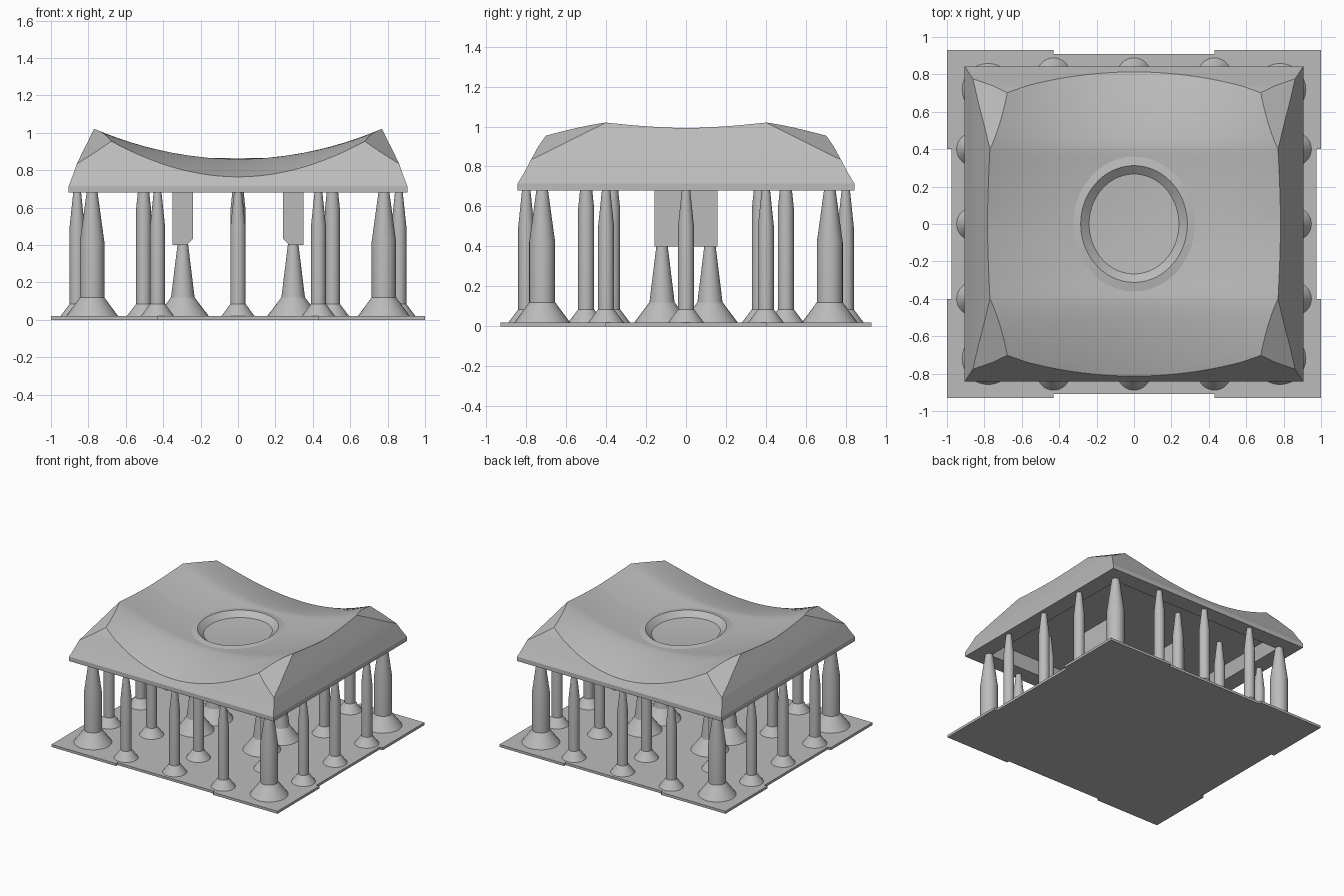
import bpy, bmesh, math
from mathutils import Vector

if "Cube" in bpy.data.objects:
    bpy.data.objects.remove(bpy.data.objects["Cube"], do_unlink=True)

grey = bpy.data.materials.new("plain_grey")
grey.use_nodes = True
grey.diffuse_color = (0.5, 0.5, 0.5, 1)
grey.node_tree.nodes["Principled BSDF"].inputs["Base Color"].default_value = (0.5, 0.5, 0.5, 1)


def make_object(name, bm):
    bmesh.ops.recalc_face_normals(bm, faces=bm.faces)
    mesh = bpy.data.meshes.new(name)
    bm.to_mesh(mesh)
    bm.free()
    mesh.materials.append(grey)
    obj = bpy.data.objects.new(name, mesh)
    bpy.context.collection.objects.link(obj)
    return obj


def smooth(obj, degrees):
    bpy.ops.object.select_all(action="DESELECT")
    obj.select_set(True)
    bpy.context.view_layer.objects.active = obj
    bpy.ops.object.shade_smooth_by_angle(angle=math.radians(degrees))


def loft(rings):
    """Closed solid through rings of equal point count."""
    bm = bmesh.new()
    loops = [[bm.verts.new(p) for p in ring] for ring in rings]
    n = len(loops[0])
    for a, b in zip(loops, loops[1:]):
        for i in range(n):
            j = (i + 1) % n
            bm.faces.new((a[i], a[j], b[j], b[i]))
    bm.faces.new(loops[0])
    bm.faces.new(loops[-1])
    return bm


def rectangle(hx, hy, z):
    return [(-hx, -hy, z), (hx, -hy, z), (hx, hy, z), (-hx, hy, z)]


def prism(outline, axis, start, end):
    """Extrude a 2D outline along y or z."""
    if axis == "y":
        return loft([[(u, d, v) for u, v in outline] for d in (start, end)])
    return loft([[(u, v, d) for u, v in outline] for d in (start, end)])


def boolean(obj, tool, operation):
    tool.hide_render = True
    mod = obj.modifiers.new(operation, "BOOLEAN")
    mod.operation = operation
    mod.solver = "EXACT"
    mod.object = tool
    bpy.context.view_layer.objects.active = obj
    bpy.ops.object.modifier_apply(modifier=mod.name)
    bpy.data.objects.remove(tool, do_unlink=True)


# Cap body: tapering walls with four bevelled corners
walls = [(0.905, 0.843, 0.68), (0.905, 0.843, 0.715), (0.884, 0.81, 0.77),
         (0.863, 0.778, 0.83), (0.83, 0.74, 0.9), (0.804, 0.705, 0.95),
         (0.77, 0.655, 1.02), (0.73, 0.6, 1.1)]
bm = loft([rectangle(*w) for w in walls])
for sx in (-1, 1):
    for sy in (-1, 1):
        bmesh.ops.bisect_plane(
            bm, geom=bm.verts[:] + bm.edges[:] + bm.faces[:], dist=1e-5,
            plane_co=Vector((0.865 * sx, 0.78 * sy, 0.83)),
            plane_no=Vector((0.323 * sx, 0.2375 * sy, 0.6365)), clear_outer=True)
        bmesh.ops.holes_fill(bm, edges=[e for e in bm.edges if e.is_boundary])
cap = make_object("cap", bm)


# Saddle-shaped top with a raised oval rim around a shallow dish
def saddle(x, y):
    t = abs(y)
    bend = 0.25 + 0.05 * min(t, 0.4) + 0.23 * max(0, min(t, 0.75) - 0.4)
    if t < 0.4:
        ridge = 0.838 + 0.022 * (t / 0.4) ** 2
    else:
        ridge = 0.86 - 0.33 * (t - 0.4) ** 1.4
    return ridge + bend * x * x


SEGMENTS = 128


def top_ring(rx, ry, lift, square=0.0):
    ring = []
    for i in range(SEGMENTS):
        a = 2 * math.pi * i / SEGMENTS
        c, s = math.cos(a), math.sin(a)
        k = 1 / max(abs(c), abs(s))
        x = rx * c * (1 - square) + c * k * square
        y = ry * s * (1 - square) + s * k * square
        ring.append((x, y, saddle(x, y) + lift))
    return ring


edge = top_ring(0.325, 0.36, 0, 1)
rings = [[(x, y, 0.5) for x, y, z in edge]]
rings += [top_ring(0.325, 0.36, 0, 1 - i / 24) for i in range(25)]
rings += [top_ring(0.285, 0.312, 0.012)]
rings += [top_ring(0.24 * f, 0.267 * f, -0.022) for f in (1, 0.8, 0.6, 0.4, 0.2, 0.05)]
boolean(cap, make_object("top_shape", loft(rings)), "INTERSECT")

# Hollow underside
cavity = loft([rectangle(0.79, 0.73, 0.6), rectangle(0.77, 0.71, 0.68),
               rectangle(0.74, 0.68, 0.78)])
boolean(cap, make_object("cavity", cavity), "DIFFERENCE")
smooth(cap, 12)

# Two stem prongs, chamfered on their inner lower edge
for side, name in ((1, "left_prong"), (-1, "right_prong")):
    outline = [(0.35, 0.4), (0.275, 0.4), (0.24, 0.435), (0.24, 0.8), (0.35, 0.8)]
    make_object(name, prism([(side * x, z) for x, z in outline], "y", -0.157, 0.157))

# Base plate with a shallow notch along each side
quarter = [(1, 0.4), (1, 0.93), (0.43, 0.93), (0.43, 0.91)]
notch = [(0.975, 0.4)] + quarter
outline = (notch + [(-x, y) for x, y in reversed(notch)]
           + [(-x, -y) for x, y in notch] + [(x, -y) for x, y in reversed(notch)])
make_object("base_plate", prism(outline, "z", 0, 0.02))


# Support columns: flared foot, shaft and tapered tip
def column(name, x, y, profile):
    n = 32
    rings = [[(x + r * math.cos(2 * math.pi * i / n), y + r * math.sin(2 * math.pi * i / n), z)
              for i in range(n)] for r, z in profile]
    smooth(make_object(name, loft(rings)), 20)


corner = [(0.14, 0.018), (0.065, 0.12), (0.065, 0.42), (0.028, 0.69)]
rim = [(0.09, 0.018), (0.04, 0.085), (0.04, 0.5), (0.02, 0.69)]
inner = [(0.09, 0.018), (0.04, 0.085), (0.04, 0.59), (0.02, 0.785)]
stem = [(0.14, 0.018), (0.063, 0.12), (0.028, 0.405)]
layout = [("corner_column", 0.78, 0.72, corner), ("end_column", 0.43, 0.8, rim),
          ("end_column", 0, 0.8, rim), ("side_column", 0.86, 0.4, rim),
          ("side_column", 0.86, 0, rim), ("inner_column", 0.505, 0.37, inner),
          ("inner_column", 0, 0.5, inner), ("prong_column", 0.295, 0.12, stem)]
for name, x, y, profile in layout:
    for px in sorted({x, -x}):
        for py in sorted({y, -y}):
            column(name, px, py, profile)
